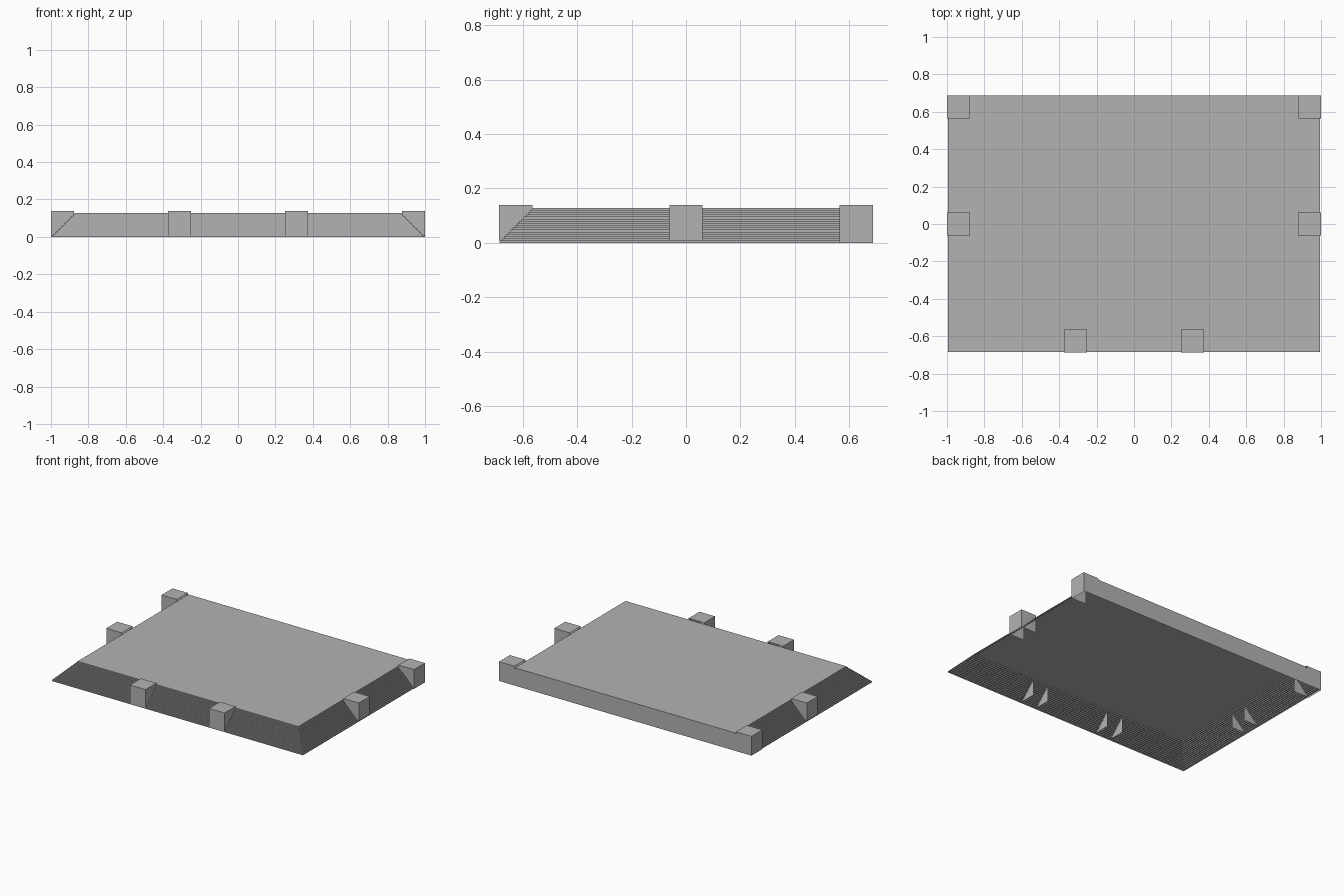
import bpy
import bmesh

if "Cube" in bpy.data.objects:
    bpy.data.objects.remove(bpy.data.objects["Cube"], do_unlink=True)

# Overall sizes
STEPS, RISE, RUN = 16, 0.008, 0.008
HALF_X, FRONT, BACK = 0.994, -0.685, 0.687
BLOCK, BLOCK_TOP = 0.123, 0.138

stone = bpy.data.materials.new("grey_stone")
stone.use_nodes = True
grey = (0.45, 0.45, 0.45, 1)
stone.diffuse_color = grey
stone.node_tree.nodes["Principled BSDF"].inputs["Base Color"].default_value = grey


def finish(bm, name):
    mesh = bpy.data.meshes.new(name)
    bm.to_mesh(mesh)
    bm.free()
    mesh.materials.append(stone)
    obj = bpy.data.objects.new(name, mesh)
    bpy.context.collection.objects.link(obj)
    return obj


# Platform: open-bottomed shell with fine steps on three sides and a flat back
bm = bmesh.new()
rings = []
for i in range(STEPS):
    x, y = HALF_X - i * RUN, FRONT + i * RUN
    for z in (i * RISE, (i + 1) * RISE):
        corners = ((-x, BACK), (-x, y), (x, y), (x, BACK))
        rings.append([bm.verts.new((cx, cy, z)) for cx, cy in corners])
for low, high in zip(rings, rings[1:]):
    for k in range(3):
        bm.faces.new((low[k], low[k + 1], high[k + 1], high[k]))
bm.faces.new(rings[-1])
bm.faces.new([r[3] for r in rings] + [r[0] for r in reversed(rings)][::-1][::-1])
finish(bm, "stepped_platform")


def add_block(name, x, y, bottom, inward):
    """Block open underneath and on the side buried in the steps."""
    bm = bmesh.new()
    bmesh.ops.create_cube(bm, size=1)
    height = BLOCK_TOP - bottom
    buried = [f for f in bm.faces
              if f.normal.z < -0.5 or f.normal.x * inward[0] + f.normal.y * inward[1] > 0.5]
    bmesh.ops.delete(bm, geom=buried, context="FACES")
    bmesh.ops.scale(bm, verts=bm.verts, vec=(BLOCK, BLOCK, height))
    bmesh.ops.translate(bm, verts=bm.verts, vec=(x, y, bottom + height / 2))
    finish(bm, name)


# Blocks along the edges, mirrored left and right
for side, s in (("left", 1), ("right", -1)):
    edge_x = s * (1 - BLOCK / 2)
    add_block("back_block_" + side, edge_x, BACK - BLOCK / 2, 0, (-s, 0))
    add_block("side_block_" + side, edge_x, 0, RISE, (-s, 0))
    add_block("front_block_" + side, s * 0.313, -BACK + BLOCK / 2, RISE, (0, 1))
